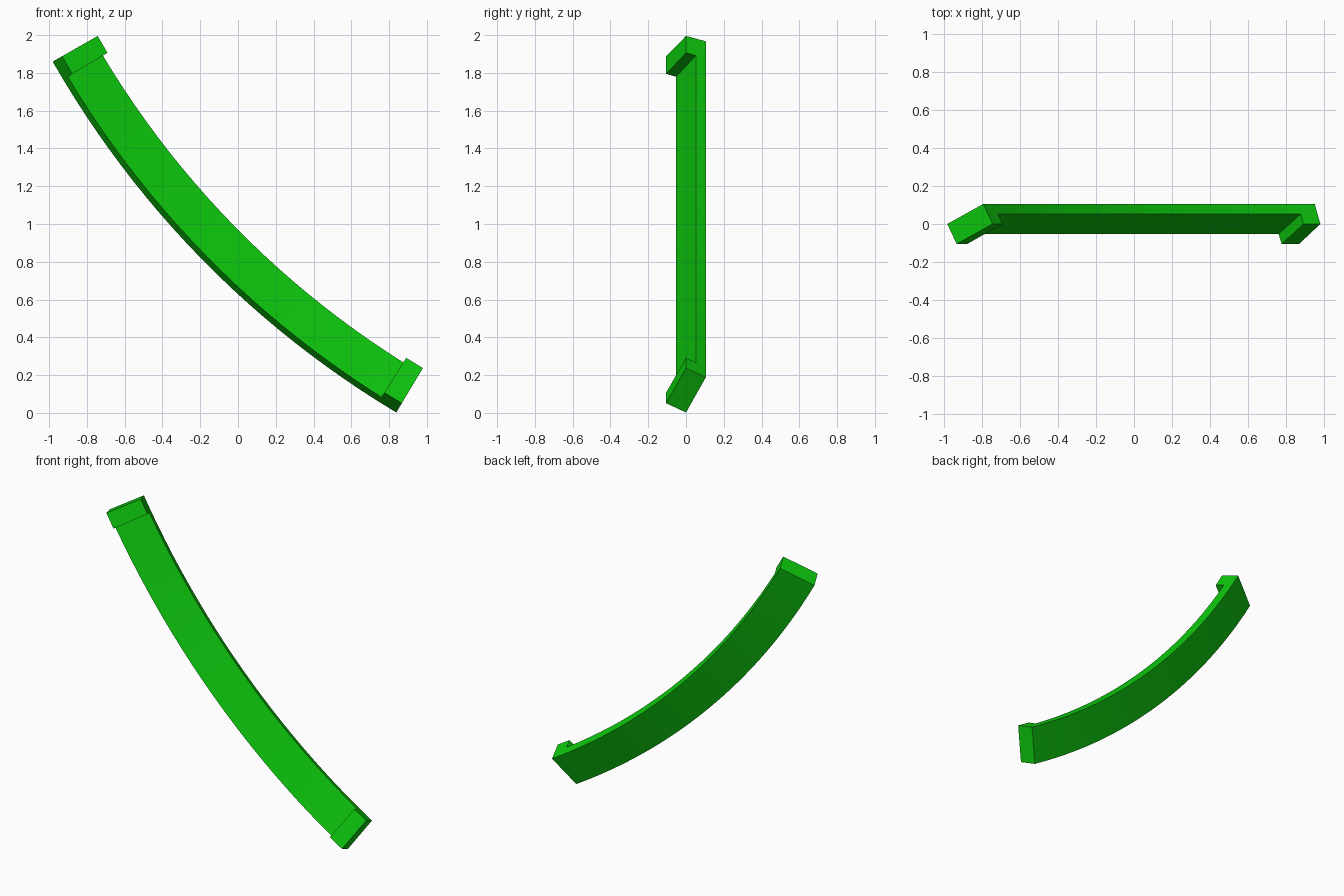
import bpy, bmesh, math

cube = bpy.data.objects.get("Cube")
if cube:
    bpy.data.objects.remove(cube, do_unlink=True)

# Arc the rail follows, in the xz plane
CX, CZ, R = 3.469, 4.398, 5.123
START, END, STEPS = 29.7, 59.1, 24
STEP = (END - START) / STEPS

# Tilted sections as (radial offset, y): thin for the rail, twice as deep for the hooks
RAIL = [(0, 0), (-0.217, 0.105), (-0.2455, 0.0525), (-0.0285, -0.0525)]
HOOK = [(0, 0), (-0.217, 0.105), (-0.274, 0), (-0.057, -0.105)]

green = bpy.data.materials.new("bright_green")
green.use_nodes = True
colour = (0.004, 0.58, 0.004, 1)
green.diffuse_color = colour
green.node_tree.nodes["Principled BSDF"].inputs["Base Color"].default_value = colour


def sweep(name, section, first, last):
    """Sweep a closed section along the arc between two step numbers."""
    bm = bmesh.new()
    rings = []
    for i in range(first, last + 1):
        a = math.radians(START + STEP * i)
        rings.append([bm.verts.new((CX - (R + d) * math.cos(a), y,
                                    CZ - (R + d) * math.sin(a)))
                      for d, y in section])
    n = len(section)
    for p, q in zip(rings, rings[1:]):
        for k in range(n):
            bm.faces.new((p[k], p[(k + 1) % n], q[(k + 1) % n], q[k]))
    bm.faces.new(rings[0])
    bm.faces.new(rings[-1][::-1])
    bmesh.ops.recalc_face_normals(bm, faces=bm.faces[:])
    mesh = bpy.data.meshes.new(name)
    bm.to_mesh(mesh)
    bm.free()
    mesh.materials.append(green)
    obj = bpy.data.objects.new(name, mesh)
    bpy.context.collection.objects.link(obj)
    return obj


# Curved rail with a deeper hook block at each end
sweep("curved_rail", RAIL, 1, STEPS - 1)
sweep("upper_end_hook", HOOK, 0, 1)
sweep("lower_end_hook", HOOK, STEPS - 1, STEPS)
